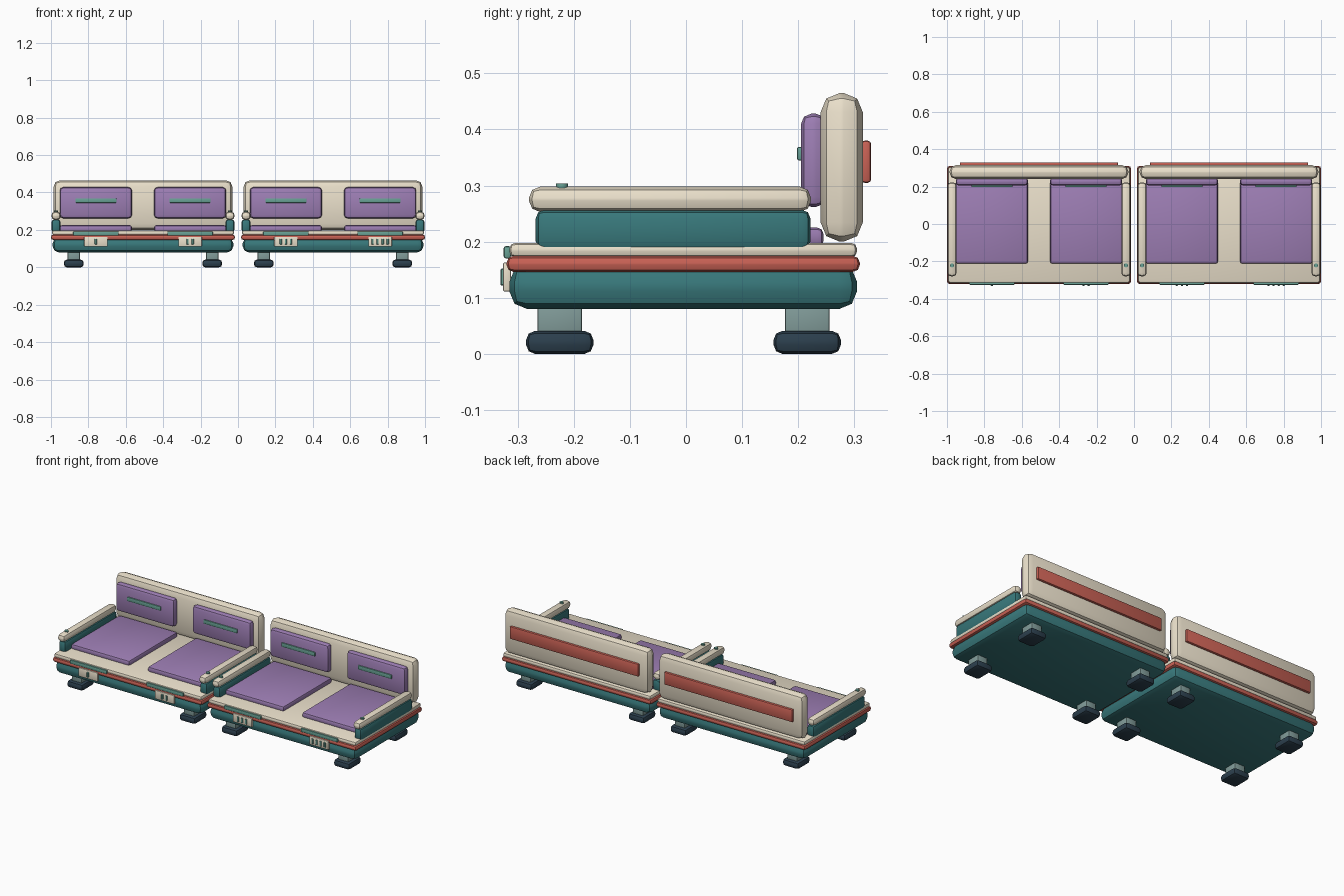
import bpy, bmesh, math
from mathutils import Matrix, Vector

if "Cube" in bpy.data.objects:
    bpy.data.objects.remove(bpy.data.objects["Cube"])


def material(name, rgb):
    m = bpy.data.materials.new(name)
    m.diffuse_color = (*rgb, 1)
    m.use_nodes = True
    m.node_tree.nodes["Principled BSDF"].inputs["Base Color"].default_value = m.diffuse_color
    return m


CREAM = material("cream", (0.83, 0.75, 0.60))
TEAL = material("teal", (0.04, 0.19, 0.20))
RED = material("coral", (0.58, 0.12, 0.09))
PURPLE = material("purple", (0.34, 0.21, 0.46))
MINT = material("mint", (0.14, 0.36, 0.30))
POST = material("grey_green", (0.22, 0.33, 0.32))
DARK = material("dark_slate", (0.025, 0.05, 0.075))


def finish(bm, name, mat):
    me = bpy.data.meshes.new(name)
    bm.to_mesh(me)
    bm.free()
    me.materials.append(mat)
    ob = bpy.data.objects.new(name, me)
    bpy.context.collection.objects.link(ob)
    bpy.ops.object.select_all(action='DESELECT')
    ob.select_set(True)
    bpy.context.view_layer.objects.active = ob
    bpy.ops.object.shade_smooth_by_angle(angle=math.radians(35))
    return ob


def box(name, mat, cx, width, y, z, bevel, seg=2):
    """Rounded box: centre and width in x, (min, max) in y and z."""
    bm = bmesh.new()
    size = Vector((width, y[1] - y[0], z[1] - z[0]))
    centre = Vector((cx, sum(y) / 2, sum(z) / 2))
    bmesh.ops.create_cube(bm, size=1, matrix=Matrix.Translation(centre) @ Matrix.Diagonal((*size, 1)))
    bmesh.ops.bevel(bm, geom=bm.edges[:], offset=bevel, segments=seg,
                    profile=0.5, affect='EDGES', clamp_overlap=True)
    return finish(bm, name, mat)


def disc(name, mat, x, y, z, radius):
    bm = bmesh.new()
    bmesh.ops.create_cone(bm, cap_ends=True, segments=12, radius1=radius, radius2=radius,
                          depth=z[1] - z[0], matrix=Matrix.Translation((x, y, sum(z) / 2)))
    return finish(bm, name, mat)


count = 0
for label, cx in (("left", -0.508), ("right", 0.508)):
    # base layers
    box(f"{label}_base", TEAL, cx, 0.966, (-0.315, 0.305), (0.08, 0.16), 0.032)
    box(f"{label}_band", RED, cx, 0.984, (-0.32, 0.31), (0.146, 0.175), 0.013)
    box(f"{label}_deck", CREAM, cx, 0.972, (-0.315, 0.305), (0.172, 0.198), 0.011)

    # backrest and rear panel
    box(f"{label}_backrest", CREAM, cx, 0.956, (0.24, 0.315), (0.20, 0.465), 0.034)
    box(f"{label}_rear_panel", RED, cx, 0.846, (0.312, 0.33), (0.305, 0.38), 0.006)

    for side, s in (("l", -1), ("r", 1)):
        # arms with padded caps and a small stud
        ax = cx + s * 0.465
        box(f"{label}_arm_{side}", TEAL, ax, 0.048, (-0.268, 0.222), (0.185, 0.257), 0.016)
        box(f"{label}_arm_cap_{side}", CREAM, ax, 0.05, (-0.28, 0.223), (0.253, 0.298), 0.02)
        disc(f"{label}_arm_stud_{side}", MINT, ax, -0.221, (0.292, 0.304), 0.011)

        # cushions
        px = cx + s * 0.252
        box(f"{label}_seat_pad_{side}", PURPLE, px, 0.384, (-0.212, 0.245), (0.19, 0.225), 0.011)
        box(f"{label}_back_pad_{side}", PURPLE, px, 0.386, (0.205, 0.25), (0.262, 0.428), 0.018)
        box(f"{label}_back_strip_{side}", MINT, px, 0.22, (0.198, 0.21), (0.345, 0.369), 0.003)

        # front trim and plate with counting bars
        box(f"{label}_front_trim_{side}", MINT, px, 0.242, (-0.325, -0.312), (0.17, 0.192), 0.004)
        box(f"{label}_front_plate_{side}", CREAM, px, 0.125, (-0.326, -0.312), (0.111, 0.163), 0.003)
        count += 1
        for i in range(count):
            bx = px + (i - (count - 1) / 2) * 0.027
            box(f"{label}_plate_bar_{side}_{i + 1}", MINT, bx, 0.012,
                (-0.331, -0.323), (0.122, 0.152), 0.002, 1)

        # legs
        lx = cx + s * 0.37
        for end, ly in (("front", -0.225), ("back", 0.216)):
            box(f"{label}_{end}_post_{side}", POST, lx, 0.066, (ly - 0.04, ly + 0.04), (0.03, 0.09), 0.005)
            box(f"{label}_{end}_foot_{side}", DARK, lx, 0.106, (ly - 0.06, ly + 0.06), (0, 0.041), 0.016)
